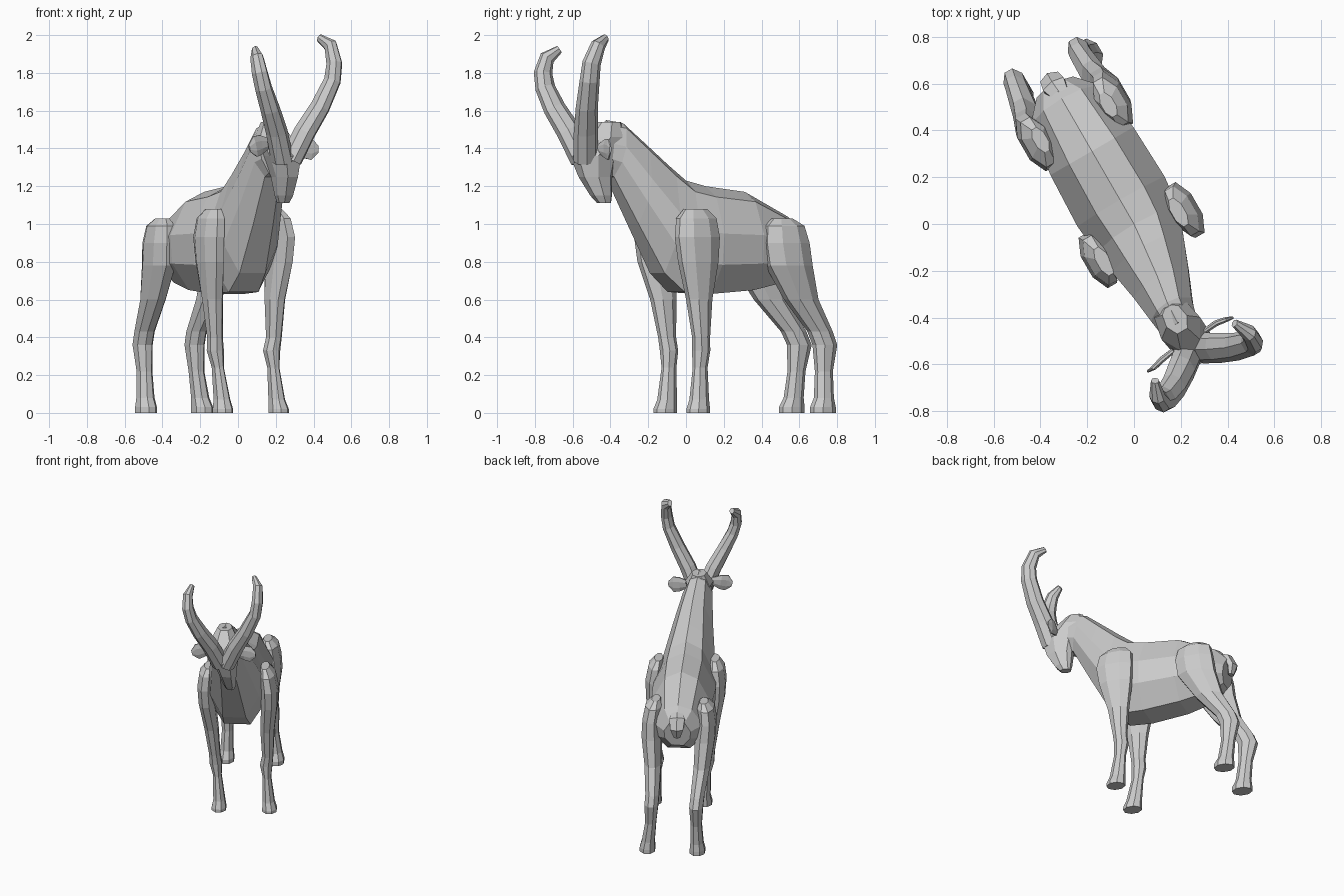
import bpy, bmesh
from math import sin, cos, pi, radians
from mathutils import Vector

# The animal stands turned 30 degrees about z
TURN = radians(30)
SIDE = Vector((cos(TURN), sin(TURN), 0))
BACK = Vector((-sin(TURN), cos(TURN), 0))
UP = Vector((0, 0, 1))


def body(x, y, z):
    """Animal-aligned coordinates to world."""
    return SIDE * x + BACK * y + UP * z


def loft(name, rings):
    """Skin a list of equal-sized vertex rings and cap the ends."""
    bm = bmesh.new()
    vs = [[bm.verts.new(p) for p in r] for r in rings]
    n = len(vs[0])
    for a, b in zip(vs, vs[1:]):
        for i in range(n):
            j = (i + 1) % n
            bm.faces.new((a[i], a[j], b[j], b[i]))
    bm.faces.new(vs[0])
    bm.faces.new(vs[-1][::-1])
    bmesh.ops.recalc_face_normals(bm, faces=bm.faces)
    me = bpy.data.meshes.new(name)
    bm.to_mesh(me)
    bm.free()
    ob = bpy.data.objects.new(name, me)
    bpy.context.collection.objects.link(ob)
    return ob


def limb(name, path, widths, sides=8, ref=SIDE, flat=False):
    """Elliptical tube; widths are half sizes along ref and across it."""
    pts = [Vector(p) for p in path]
    rings = []
    for i, (p, (w, l)) in enumerate(zip(pts, widths)):
        if flat:
            s, f = SIDE, BACK
        else:
            t = (pts[min(i + 1, len(pts) - 1)] - pts[max(i - 1, 0)]).normalized()
            s = (ref - t * ref.dot(t)).normalized()
            f = t.cross(s)
        rings.append([p + s * w * cos(a) + f * l * sin(a)
                      for a in (2 * pi * (k + .5) / sides for k in range(sides))])
    return loft(name, rings)


# Torso and neck: ring = top (y, z), bottom (y, z), half width, side shift
half = [(.0, 1), (.55, .9), (1, .56), (.95, .27), (.45, 0)]
section = half + [(-w, t) for w, t in half[:0:-1]]
torso = [
    (.69, .96, .66, .76, .09, 0), (.62, 1.04, .55, .69, .17, 0),
    (.36, 1.17, .36, .65, .205, 0), (.12, 1.2, .1, .63, .215, 0),
    (0, 1.23, -.06, .64, .20, 0), (-.1, 1.31, -.17, .74, .175, -.01),
    (-.24, 1.43, -.31, 1.0, .135, -.025), (-.36, 1.535, -.44, 1.25, .10, -.045),
    (-.46, 1.55, -.48, 1.27, .085, -.05)]
loft("torso_and_neck", [
    [body(cx + w * hw, yb + (yt - yb) * t, zb + (zt - zb) * t) for w, t in section]
    for yt, zt, yb, zb, hw, cx in torso])

# Head: ring = height, front y, back y, half width, side shift
head = [
    (1.54, -.50, -.38, .05, -.05), (1.46, -.57, -.36, .095, -.05),
    (1.36, -.66, -.42, .09, -.04), (1.25, -.625, -.45, .062, -.025),
    (1.15, -.565, -.455, .045, -.012), (1.11, -.53, -.46, .03, -.008)]
outline = [(-.5, 0), (.5, 0), (1, .4), (.8, .85), (.35, 1), (-.35, 1), (-.8, .85), (-1, .4)]
loft("head", [[body(cx + w * hw, f + (b - f) * t, z) for w, t in outline]
              for z, f, b, hw, cx in head])

# Horns
horn_size = [(.058, .07), (.056, .068), (.05, .062), (.043, .056),
             (.04, .052), (.034, .042), (.017, .022)]
limb("left_horn", [
    (.28, -.53, 1.34), (.355, -.53, 1.49), (.435, -.525, 1.62), (.50, -.51, 1.76),
    (.51, -.50, 1.85), (.49, -.465, 1.945), (.43, -.425, 1.985)], horn_size)
limb("right_horn", [
    (.235, -.545, 1.34), (.205, -.62, 1.49), (.17, -.695, 1.61), (.135, -.745, 1.72),
    (.115, -.757, 1.8), (.10, -.735, 1.88), (.09, -.67, 1.925)], horn_size)

# Ears
ear_size = [(.025, .012), (.055, .014), (.06, .012), (.02, .006)]
limb("left_ear", [(.30, -.46, 1.4), (.35, -.425, 1.4), (.39, -.41, 1.395), (.425, -.40, 1.395)],
     ear_size, 8, UP)
limb("right_ear", [(.17, -.54, 1.43), (.12, -.58, 1.42), (.09, -.61, 1.41), (.06, -.63, 1.40)],
     ear_size, 8, UP)

# Tail
limb("tail", [(-.29, .52, 1.0), (-.34, .59, .96), (-.355, .615, .90), (-.35, .605, .84)],
     [(.03, .02), (.06, .035), (.05, .035), (.025, .02)], 6)

# Front legs
front_size = [(.03, .07), (.055, .12), (.06, .135), (.058, .12), (.05, .075), (.04, .05),
              (.045, .05), (.03, .042), (.042, .055), (.052, .066), (.052, .066)]
limb("left_front_leg", [
    (.19, .05, 1.08), (.205, .055, 1.03), (.22, .06, .93), (.215, .065, .8),
    (.195, .07, .6), (.19, .08, .4), (.178, .08, .33), (.187, .075, .24),
    (.205, .07, .07), (.215, .065, .02), (.215, .065, 0)], front_size, flat=True)
limb("right_front_leg", [
    (-.13, -.16, 1.08), (-.145, -.155, 1.03), (-.155, -.155, .93), (-.15, -.15, .8),
    (-.135, -.12, .6), (-.122, -.1, .4), (-.12, -.09, .33), (-.107, -.09, .24),
    (-.085, -.1, .07), (-.08, -.11, .02), (-.08, -.11, 0)], front_size, flat=True)

# Hind legs
hind_size = [(.03, .06), (.06, .12), (.065, .14), (.072, .14), (.06, .1), (.05, .072),
             (.05, .07), (.04, .05), (.047, .055), (.055, .072), (.055, .072)]
limb("left_hind_leg", [
    (-.11, .51, 1.03), (-.10, .52, .99), (-.09, .53, .9), (-.10, .545, .78),
    (-.155, .61, .6), (-.22, .71, .43), (-.23, .735, .36), (-.22, .73, .22),
    (-.20, .73, .08), (-.19, .725, .03), (-.19, .725, 0)], hind_size, flat=True)
limb("right_hind_leg", [
    (-.40, .36, 1.03), (-.41, .35, .99), (-.42, .35, .9), (-.42, .37, .78),
    (-.45, .45, .6), (-.495, .57, .43), (-.505, .6, .36), (-.495, .585, .22),
    (-.49, .57, .08), (-.487, .56, .03), (-.487, .56, 0)], hind_size, flat=True)
